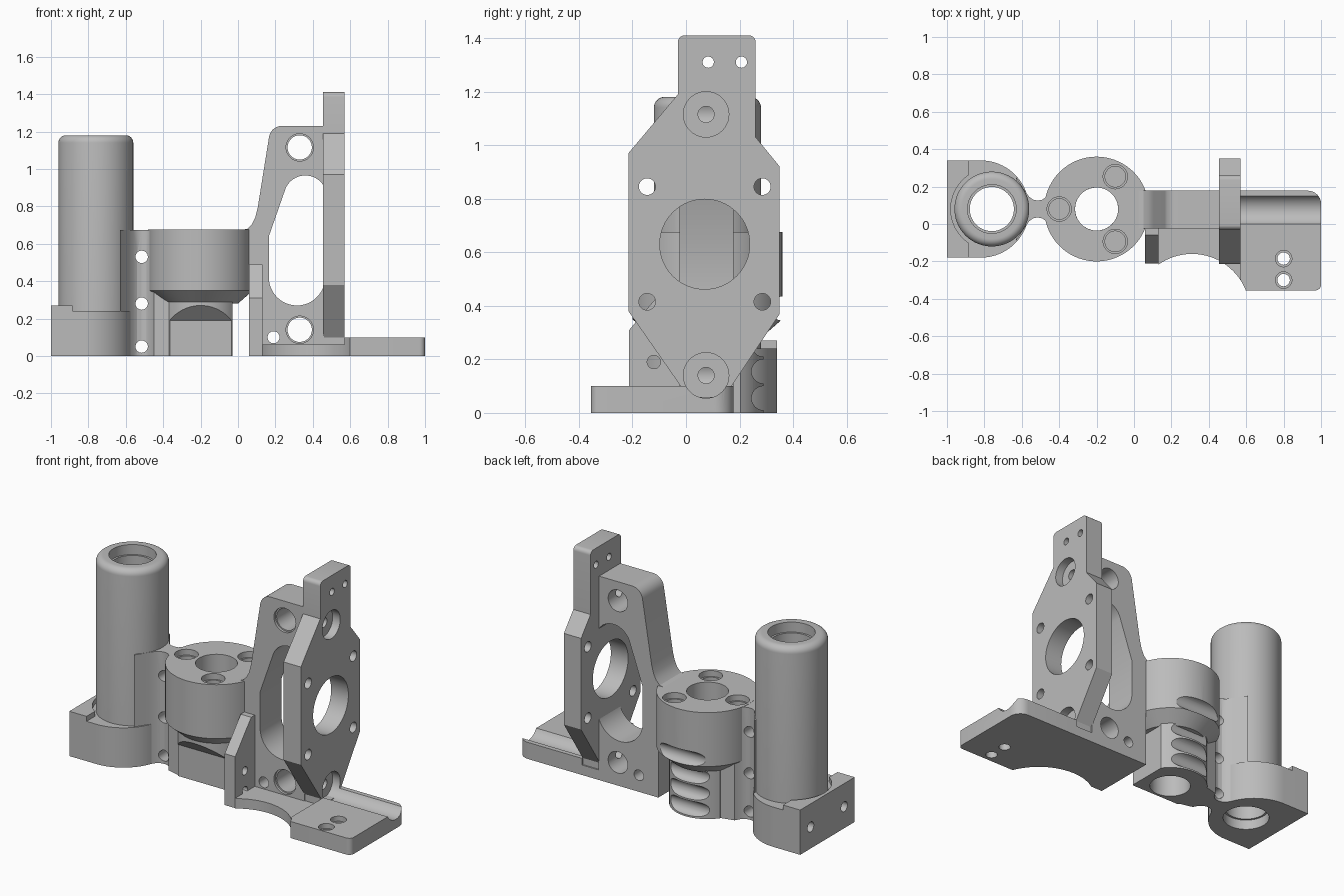
import bpy, bmesh, math
from mathutils import Vector

if "Cube" in bpy.data.objects:
    bpy.data.objects.remove(bpy.data.objects["Cube"], do_unlink=True)

grey = bpy.data.materials.new("plain grey")
grey.use_nodes = True
COLOUR = (0.5, 0.5, 0.5, 1)
grey.diffuse_color = COLOUR
grey.node_tree.nodes["Principled BSDF"].inputs["Base Color"].default_value = COLOUR


def finish(name, bm):
    bmesh.ops.remove_doubles(bm, verts=bm.verts, dist=1e-5)
    bmesh.ops.recalc_face_normals(bm, faces=bm.faces)
    mesh = bpy.data.meshes.new(name)
    bm.to_mesh(mesh)
    bm.free()
    mesh.materials.append(grey)
    obj = bpy.data.objects.new(name, mesh)
    bpy.context.collection.objects.link(obj)
    return obj


def prism(name, points, axis, a, b):
    """Extrude a 2D outline along an axis from a to b."""
    place = {"x": lambda p, d: (d, p[0], p[1]),
             "y": lambda p, d: (p[0], d, p[1]),
             "z": lambda p, d: (p[0], p[1], d)}[axis]
    bm = bmesh.new()
    face = bm.faces.new([bm.verts.new(place(p, a)) for p in points])
    ext = bmesh.ops.extrude_face_region(bm, geom=[face])
    move = Vector(place((0, 0), b - a))
    bmesh.ops.translate(bm, vec=move,
                        verts=[v for v in ext["geom"] if isinstance(v, bmesh.types.BMVert)])
    return finish(name, bm)


def arc(u, v, r, start=0, end=360, n=24):
    return [(u + r * math.cos(math.radians(start + (end - start) * i / n)),
             v + r * math.sin(math.radians(start + (end - start) * i / n)))
            for i in range(n + 1)]


def rod(axis, u, v, r, a, b, n=40):
    return prism("cutter", arc(u, v, r, n=n)[:-1], axis, a, b)


def lathe(name, profile, x, y, n=72):
    """Revolve a closed (radius, height) profile about a vertical axis."""
    bm = bmesh.new()
    verts = [bm.verts.new((x + r, y, z)) for r, z in profile]
    edges = [bm.edges.new((v, verts[i - 1])) for i, v in enumerate(verts)]
    bmesh.ops.spin(bm, geom=verts + edges, cent=(x, y, 0), axis=(0, 0, 1),
                   angle=math.tau, steps=n, use_merge=True)
    return finish(name, bm)


def cut(obj, *cutters):
    bpy.context.view_layer.objects.active = obj
    for c in cutters:
        mod = obj.modifiers.new("cut", "BOOLEAN")
        mod.operation, mod.solver, mod.object = "DIFFERENCE", "EXACT", c
        bpy.ops.object.modifier_apply(modifier=mod.name)
        bpy.data.objects.remove(c, do_unlink=True)


TX, HX, CY = -0.76, -0.2, 0.08
parts = []

# Tall hollow post with a rounded rim
post = lathe("post", [(0.13, 0), (0.2, 0), (0.2, 1.14)]
             + arc(0.16, 1.14, 0.04, 0, 90, 8)
             + [(0.13, 1.18), (0.13, 1.12), (0.118, 1.12), (0.118, 0.06), (0.13, 0.06)],
             TX, CY)

# Rounded foot around the post, with a raised ledge and two screw holes
foot = prism("post_foot", [(-1, 0.34), (-1, -0.18)] + arc(-0.82, CY, 0.26, -90, 90, 40),
             "z", 0, 0.24)
cut(foot, rod("z", TX, CY, 0.19, -0.1, 0.5))
ledge = prism("foot_ledge", [(-1, -0.18), (-0.885, -0.18), (-0.885, 0.34), (-1, 0.34)],
              "z", 0.2, 0.27)
cut(ledge, rod("z", TX, CY, 0.19, 0.1, 0.5), rod("z", TX, CY, 0.22, 0.24, 0.5))
for y in (-0.08, 0.24):
    cut(foot, rod("x", y, 0.13, 0.03, -1.1, -0.9))
parts += [post, foot, ledge]

# Waisted web joining post and hub
half = [(-0.63, 0.17), (-0.585, 0.1), (-0.56, 0.065), (-0.54, 0.05), (-0.515, 0.045),
        (-0.49, 0.05), (-0.47, 0.065), (-0.45, 0.1), (-0.37, 0.12)]
web = prism("web", [(x, CY + w) for x, w in half] + [(x, CY - w) for x, w in reversed(half)],
            "z", 0, 0.674)
for z in (0.05, 0.28, 0.53):
    cut(web, rod("y", -0.515, z, 0.033, -0.2, 0.4))
cut(web, rod("z", HX - 0.2, CY, 0.055, 0.45, 1))
parts.append(web)

# Hub with a tapered underside, centre bore and three counterbored screw holes
hub = lathe("hub", [(0.115, 0.28), (0.2, 0.28), (0.28, 0.35), (0.28, 0.675), (0.115, 0.675)],
            HX, CY)
for angle in (60, 180, 300):
    x = HX + 0.2 * math.cos(math.radians(angle))
    y = CY + 0.2 * math.sin(math.radians(angle))
    cut(hub, rod("z", x, y, 0.055, 0.45, 0.8), rod("z", x, y, 0.065, 0.64, 0.8))
    if angle == 180:
        cut(web, rod("z", x, y, 0.065, 0.64, 0.8))
cut(hub, rod("x", 0.36, 0.39, 0.045, -0.6, 0.2))

# Narrow lower hub with a flat front, sloped overhang and rear grooves
side = math.degrees(math.acos(0.17 / 0.21))
lower = prism("lower_hub", arc(HX, CY, 0.21, side, 180 - side)
              + arc(HX, CY, 0.21, 180 + side, 360 - side), "z", 0, 0.3)
cut(lower, rod("z", HX, CY, 0.115, -0.1, 0.5),
    prism("cutter", [(-0.05, -0.1), (-0.05, 0.19), (-0.17, 0.31), (-0.3, 0.31), (-0.3, -0.1)],
          "x", -0.6, 0.2))
for z in (0.055, 0.155, 0.255):
    cut(lower, rod("x", 0.29, z, 0.045, -0.6, 0.2))
parts += [hub, lower]

# Upright wall with a large window and bolt pockets
wall = prism("wall", [(0.46, 0), (0.46, 1.23)] + arc(0.235, 1.16, 0.07, 90, 172, 10)
             + [(0.105, 0.79), (0.092, 0.74), (0.075, 0.705), (0.05, 0.68),
                (0.02, 0.674), (0.02, 0.4), (0.06, 0.4), (0.06, 0)], "y", -0.025, 0.178)
window = [(0.6, 0.42), (0.6, 0.85)] + arc(0.36, 0.85, 0.115, 0, 165) \
    + [(0.165, 0.64)] + arc(0.315, 0.42, 0.15, 180, 359)
cut(wall, prism("cutter", window, "y", -0.3, 0.4),
    rod("y", 0.19, 0.1, 0.032, -0.3, 0.4))
for z in (0.14, 1.115):
    cut(wall, rod("y", 0.33, z, 0.065, -0.3, 0.4),
        rod("y", 0.33, z, 0.073, -0.3, -0.01), rod("x", 0.075, z, 0.03, 0.3, 0.6))
parts.append(wall)

# Side flange with a sloped top
flange = prism("side_flange", [(-0.212, 0), (-0.212, 0.31), (-0.17, 0.36), (-0.06, 0.49),
                               (-0.01, 0.49), (-0.01, 0)], "x", 0.06, 0.13)
for z in (0.07, 0.19):
    cut(flange, rod("x", -0.12, z, 0.025, 0, 0.3))
parts.append(flange)

# Floor and end pad, scooped at the front
floor = prism("floor", [(0.06, 0.178), (0.06, -0.212), (0.13, -0.212), (0.15, -0.33),
                        (0.57, -0.33), (0.57, 0.178)], "z", 0, 0.06)
pad = prism("end_pad", [(0.57, 0.178), (0.57, -0.355)] + arc(0.97, -0.325, 0.03, -90, 0, 6)
            + arc(0.93, 0.108, 0.07, 0, 90, 8), "z", 0, 0.1)
for obj in (floor, pad):
    cut(obj, rod("z", 0.31, -0.47, 0.31, -0.1, 0.3, 96))
cut(pad, rod("x", 0.075, 0.14, 0.085, 0.5, 1.1))
for y in (-0.185, -0.3):
    cut(pad, rod("z", 0.8, y, 0.033, -0.1, 0.3), rod("z", 0.8, y, 0.044, 0.07, 0.3))
parts += [floor, pad]

# Octagonal mounting plate with a tab on top
outline = [(0.17, 0.02), (0.17, 0.1), (0.35, 0.37), (0.35, 0.92), (0.26, 1.03)] \
    + arc(0.235, 1.385, 0.025, 0, 90, 6) + arc(-0.005, 1.385, 0.025, 90, 180, 6) \
    + [(-0.03, 1.19), (-0.215, 0.97), (-0.215, 0.38), (-0.02, 0.1), (-0.02, 0.02)]
plate = prism("mounting_plate", outline, "x", 0.455, 0.57)
cut(plate, rod("x", 0.07, 0.63, 0.168, 0.3, 0.8, 64))
for y in (-0.145, 0.285):
    for z in (0.415, 0.845):
        cut(plate, rod("x", y, z, 0.031, 0.3, 0.8))
for y in (0.083, 0.207):
    cut(plate, rod("x", y, 1.31, 0.021, 0.3, 0.8))
for z in (0.14, 1.115):
    cut(plate, rod("x", 0.075, z, 0.03, 0.3, 0.8), rod("x", 0.075, z, 0.085, 0.52, 0.8))
parts.append(plate)

# Smooth round surfaces, keep edges crisp
bpy.ops.object.select_all(action="DESELECT")
for obj in parts:
    obj.select_set(True)
bpy.context.view_layer.objects.active = parts[0]
bpy.ops.object.shade_smooth_by_angle(angle=math.radians(30))
